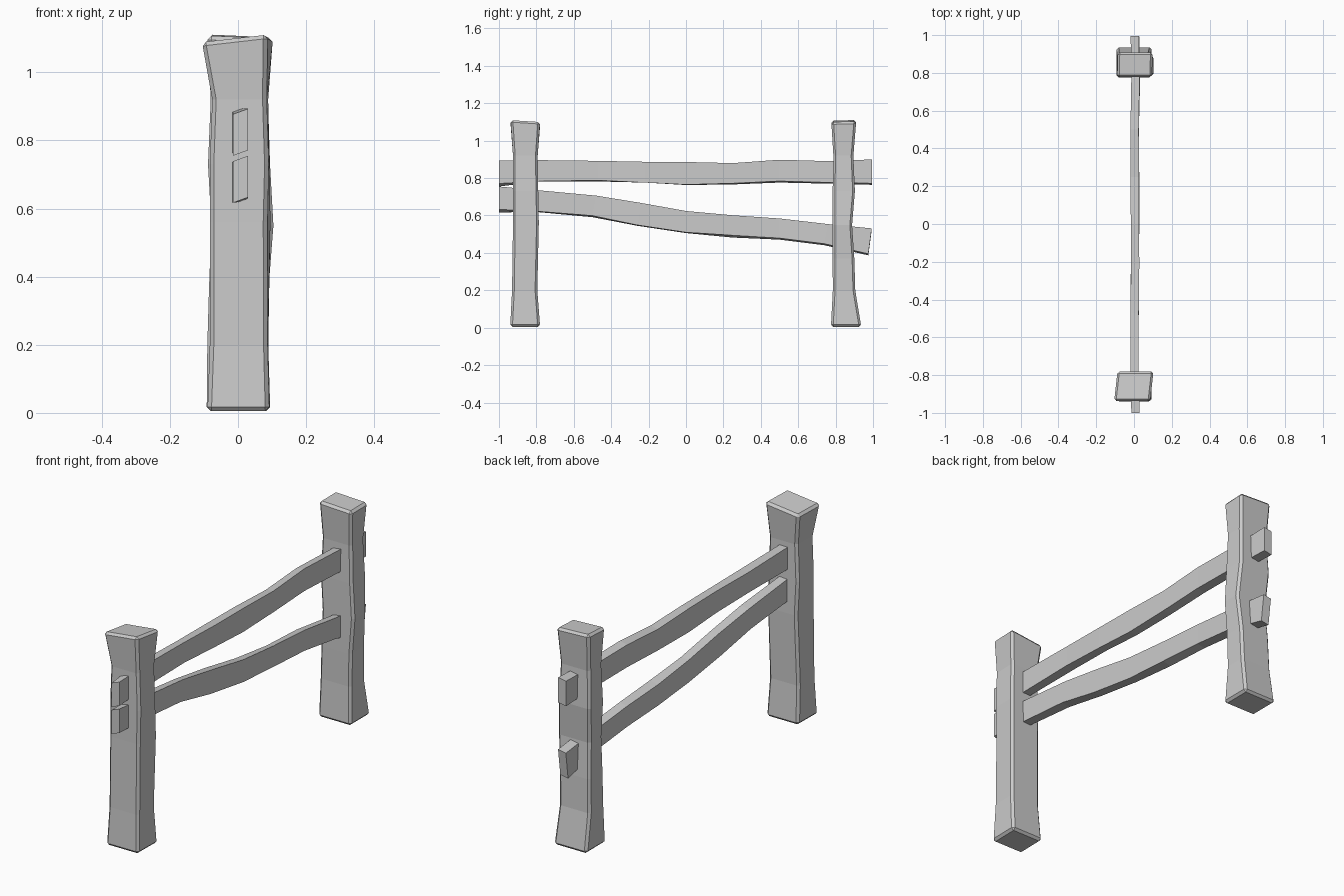
import bpy, bmesh


def loft(name, rings, bevel=0):
    """Skin a stack of four-cornered rings and cap both ends."""
    bm = bmesh.new()
    loops = [[bm.verts.new(p) for p in ring] for ring in rings]
    for a, b in zip(loops, loops[1:]):
        for i in range(4):
            j = (i + 1) % 4
            bm.faces.new((a[i], a[j], b[j], b[i]))
    bm.faces.new(loops[0][::-1])
    bm.faces.new(loops[-1])
    bmesh.ops.recalc_face_normals(bm, faces=bm.faces)
    mesh = bpy.data.meshes.new(name)
    bm.to_mesh(mesh)
    bm.free()
    obj = bpy.data.objects.new(name, mesh)
    bpy.context.collection.objects.link(obj)
    if bevel:
        mod = obj.modifiers.new("worn_edges", "BEVEL")
        mod.width = bevel
        mod.segments = 1
        mod.limit_method = "ANGLE"
        mod.angle_limit = 0.8


def post(name, sections):
    # section: height, x range, y range, back-edge shift in x, tilt along x and y
    rings = []
    for z, x0, x1, y0, y1, skew, tx, ty in sections:
        rings.append([(x0, y0, z - tx - ty), (x1, y0, z + tx - ty),
                      (x1 + skew, y1, z + tx + ty), (x0 + skew, y1, z - tx + ty)])
    loft(name, rings, 0.012)


def rail(name, sections):
    # section: y at bottom, y at top, bottom, top, x centre, tilt across the width
    rings = []
    for yb, yt, zb, zt, x, t in sections:
        a, b = x - 0.022, x + 0.022
        rings.append([(a, yb, zb - t), (b, yb, zb + t), (b, yt, zt + t), (a, yt, zt - t)])
    loft(name, rings)


# Rough-hewn posts, flared at their ends
post("front_post", [
    (0.005, -0.09, 0.092, -0.94, -0.78, 0.003, 0, 0),
    (0.20, -0.083, 0.087, -0.93, -0.795, 0.002, 0, 0),
    (0.56, -0.083, 0.086, -0.925, -0.787, 0.01, 0, 0),
    (0.73, -0.083, 0.09, -0.925, -0.79, 0.003, 0, 0),
    (0.92, -0.076, 0.084, -0.925, -0.793, 0.005, 0, 0),
    (1.095, -0.107, 0.086, -0.938, -0.78, 0.018, 0.011, -0.005)])
post("back_post", [
    (0.005, -0.092, 0.094, 0.775, 0.937, 0, 0, 0),
    (0.20, -0.09, 0.086, 0.785, 0.905, 0, 0, 0),
    (0.37, -0.085, 0.09, 0.784, 0.90, 0, 0, 0),
    (0.55, -0.078, 0.104, 0.784, 0.888, 0, 0, 0),
    (0.73, -0.088, 0.094, 0.784, 0.903, 0, 0, 0),
    (0.92, -0.08, 0.088, 0.788, 0.895, 0, 0, 0),
    (1.105, -0.09, 0.096, 0.777, 0.91, 0.003, -0.004, 0.002)])

# Bowed rails passing through the posts
rail("upper_rail", [
    (-1, -1, 0.763, 0.885, 0.008, 0.008),
    (-0.79, -0.79, 0.782, 0.895, 0.003, 0.001),
    (-0.47, -0.47, 0.785, 0.889, 0.003, 0.003),
    (-0.22, -0.22, 0.776, 0.887, 0.006, 0),
    (0, 0, 0.764, 0.885, 0.005, 0.001),
    (0.25, 0.25, 0.769, 0.877, 0.004, 0.003),
    (0.5, 0.5, 0.78, 0.894, 0.003, 0.004),
    (0.78, 0.78, 0.773, 0.887, 0.008, 0.003),
    (0.995, 0.995, 0.768, 0.896, 0.004, 0.004)])
rail("lower_rail", [
    (-1, -1, 0.625, 0.747, 0.008, 0.008),
    (-0.79, -0.79, 0.62, 0.733, 0.003, 0.002),
    (-0.5, -0.48, 0.595, 0.702, 0.003, 0.004),
    (-0.26, -0.24, 0.547, 0.665, 0.005, 0.002),
    (0, 0, 0.508, 0.622, 0.006, 0.002),
    (0.25, 0.25, 0.488, 0.595, 0.006, 0.006),
    (0.5, 0.5, 0.475, 0.58, 0.004, 0.004),
    (0.74, 0.76, 0.445, 0.55, 0.01, 0.004),
    (0.975, 0.993, 0.391, 0.527, 0.006, 0.004)])
